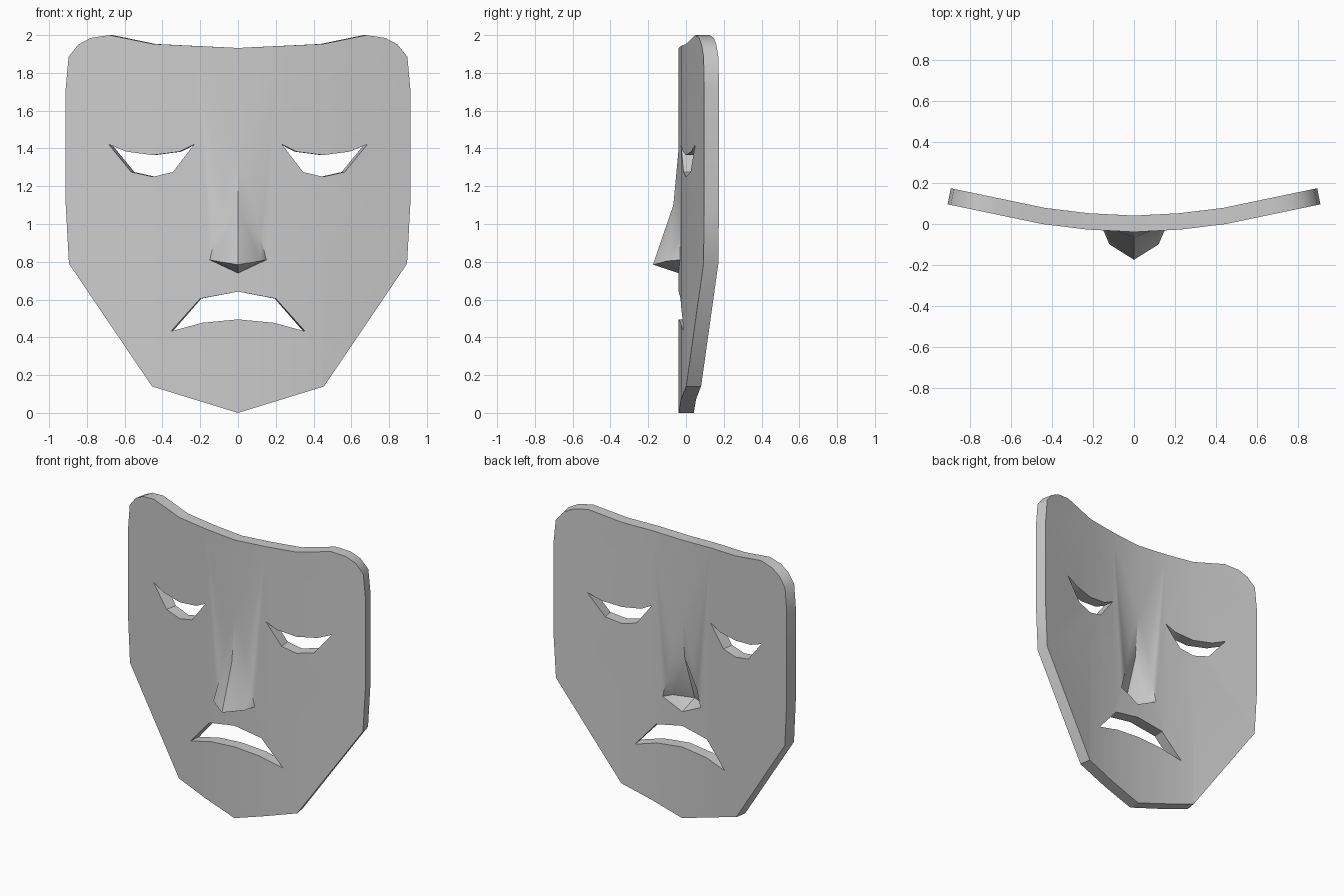
import bpy, bmesh
from mathutils import Vector
from mathutils.geometry import delaunay_2d_cdt

if "Cube" in bpy.data.objects:
    bpy.data.objects.remove(bpy.data.objects["Cube"])

THICK = 0.08

# Half profiles (x, z), mirrored below
outline = [(0, 0), (.455, .14), (.895, .79), (.912, 1.1), (.912, 1.72), (.897, 1.885),
           (.845, 1.95), (.78, 1.985), (.68, 2), (.45, 1.953), (0, 1.932)]
mouth = [(0, .495), (.19, .477), (.355, .432), (.2, .605), (0, .642)]
eye = [(.232, 1.422), (.31, 1.383), (.45, 1.365), (.59, 1.383), (.685, 1.422),
       (.565, 1.275), (.45, 1.25), (.345, 1.275)]

# Nose points: tip, wing, bridge and base line
tip, wing, bridge = (0, .785), (.12, .804), (0, 1.1)
foot, side, cheek, root, lip = (.15, .81), (.12, .93), (.08, 1.15), (0, 1.4), (0, .74)
nose_y = {tip: -.175, wing: -.10, bridge: -.067}
nose_lines = [[lip, foot, side, cheek, root], [tip, wing, foot], [wing, side],
              [wing, bridge, side], [bridge, cheek]]


def flip(points):
    return [(-x, z) for x, z in points]


def whole(half):
    return half + flip(half[1:-1])[::-1]


def curve(x):
    """Front surface depth and slope of the bent sheet at |x|."""
    stations = [(0, -.039), (.23, -.027), (.45, .0), (.92, .098)]
    for (a, ya), (b, yb) in zip(stations, stations[1:]):
        if abs(x) <= b + 1e-6:
            break
    return ya + (yb - ya) * (abs(x) - a) / (b - a)


def inside(p, poly):
    hit = False
    for (ax, az), (bx, bz) in zip(poly, poly[1:] + poly[:1]):
        if (az > p.y) != (bz > p.y) and p.x < ax + (bx - ax) * (p.y - az) / (bz - az):
            hit = not hit
    return hit


# Flat layout of all outlines and crease lines
face_loop = whole(outline)
holes = [whole(mouth), eye, flip(eye)]
lines = [loop + loop[:1] for loop in [face_loop] + holes]
lines += nose_lines + [flip(l) for l in nose_lines]
lines += [[(0, 0), lip, tip, bridge, root, (0, 1.932)]]
lines += [[(x, 0), (x, 2)] for x in (-.45, -.23, .23, .45)]
coords, edges = [], []
for line in lines:
    n = len(coords)
    coords += [Vector(p) for p in line]
    edges += [(n + i, n + i + 1) for i in range(len(line) - 1)]
pts, _, tris, *_ = delaunay_2d_cdt(coords, edges, [], 0, 1e-4)

# Bent front and back sheets, with the nose pushed out
bm = bmesh.new()
front, back = {}, {}


def add_point(i):
    if i in front:
        return
    x, z = pts[i]
    y = curve(x)
    for (nx, nz), ny in nose_y.items():
        if abs(abs(x) - nx) < 1e-3 and abs(z - nz) < 1e-3:
            y = ny
    slope = (curve(min(abs(x) + .05, .92)) - curve(max(abs(x) - .05, 0))) / .1
    if abs(x) > .85:
        slope = .2
    if abs(x) < 1e-3:
        slope = 0
    normal = Vector((-slope if x > 0 else slope, 1, 0)).normalized()
    front[i] = bm.verts.new((x, y, z))
    back[i] = bm.verts.new(Vector((x, y, z)) + normal * THICK)


count = {}
for tri in tris:
    c = sum((pts[i] for i in tri), Vector((0, 0))) / 3
    if not inside(c, face_loop) or any(inside(c, h) for h in holes):
        continue
    for i in tri:
        add_point(i)
    bm.faces.new([front[i] for i in tri])
    bm.faces.new([back[i] for i in reversed(tri)])
    for a, b in zip(tri, tri[1:] + tri[:1]):
        count.setdefault(frozenset((a, b)), []).append((a, b))

# Rim walls around the outline, eyes and mouth
for uses in count.values():
    if len(uses) == 1:
        a, b = uses[0]
        bm.faces.new([front[b], front[a], back[a], back[b]])
bmesh.ops.recalc_face_normals(bm, faces=bm.faces)

mesh = bpy.data.meshes.new("face_mask")
bm.to_mesh(mesh)
bm.free()
mask = bpy.data.objects.new("face_mask", mesh)
bpy.context.collection.objects.link(mask)
bpy.context.view_layer.objects.active = mask
mask.select_set(True)
bpy.ops.object.shade_smooth_by_angle(angle=0.6)
